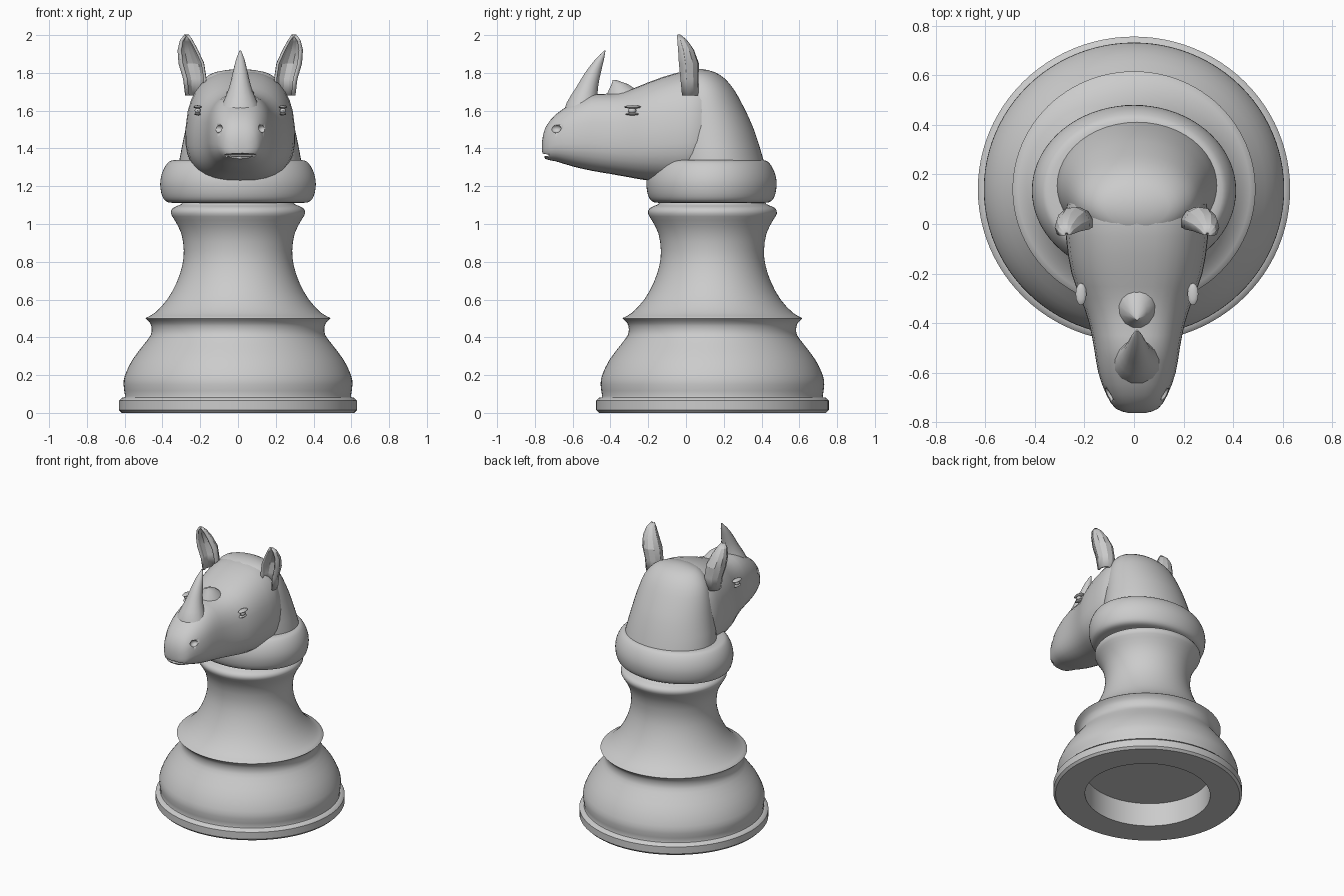
import bpy, bmesh, math
from mathutils import Vector

if "Cube" in bpy.data.objects:
    bpy.data.objects.remove(bpy.data.objects["Cube"])

CX = 0.012   # head is very slightly off the base axis
CY = 0.14    # base axis


def finish(name, bm, angle=35):
    bmesh.ops.recalc_face_normals(bm, faces=bm.faces)
    me = bpy.data.meshes.new(name)
    bm.to_mesh(me)
    bm.free()
    ob = bpy.data.objects.new(name, me)
    bpy.context.collection.objects.link(ob)
    bpy.ops.object.select_all(action='DESELECT')
    ob.select_set(True)
    bpy.context.view_layer.objects.active = ob
    bpy.ops.object.shade_smooth_by_angle(angle=math.radians(angle))
    return ob


def loft(name, rings, closed=True, angle=35):
    bm = bmesh.new()
    rows = [[bm.verts.new(p) for p in ring] for ring in rings]
    n = len(rows[0])
    for a, b in zip(rows, rows[1:]):
        for i in range(n if closed else n - 1):
            j = (i + 1) % n
            bm.faces.new((a[i], a[j], b[j], b[i]))
    if closed:
        bm.faces.new(rows[0][::-1])
        bm.faces.new(rows[-1])
    return finish(name, bm, angle)


def flat_ring(x, y, z, rx, ry, n):
    return [(x + rx * math.cos(2 * math.pi * i / n),
             y + ry * math.sin(2 * math.pi * i / n), z) for i in range(n)]


def smooth(rows, steps):
    # Catmull-Rom interpolation through rows of numbers
    out = []
    for k in range(len(rows) - 1):
        p = [Vector(rows[min(max(k + d, 0), len(rows) - 1)]) for d in (-1, 0, 1, 2)]
        for s in range(steps):
            t = s / steps
            out.append(0.5 * (2 * p[1] + (p[2] - p[0]) * t
                              + (2 * p[0] - 5 * p[1] + 4 * p[2] - p[3]) * t * t
                              + (3 * p[1] - p[0] - 3 * p[2] + p[3]) * t ** 3))
    return out + [Vector(rows[-1])]


def ellipsoid(name, loc, size, seg=16):
    bm = bmesh.new()
    bmesh.ops.create_uvsphere(bm, u_segments=seg, v_segments=seg // 2, radius=1)
    for v in bm.verts:
        v.co = Vector(loc) + Vector([a * b for a, b in zip(v.co, size)])
    return finish(name, bm)


# Turned pedestal with a recess underneath
recess = [(0.015, 0.17), (0.42, 0.17), (0.42, 0.0)]
foot = [(0.615, 0.0), (0.63, 0.015), (0.63, 0.065), (0.615, 0.08), (0.6, 0.082)]
belly = smooth([(0.598, 0.09), (0.606, 0.15), (0.598, 0.2), (0.56, 0.28), (0.5, 0.36),
                (0.463, 0.41), (0.457, 0.445), (0.465, 0.475), (0.49, 0.5)], 2)
waist = smooth([(0.488, 0.503), (0.44, 0.53), (0.375, 0.6), (0.325, 0.69), (0.295, 0.78),
                (0.287, 0.86), (0.3, 0.95), (0.335, 1.02), (0.355, 1.055),
                (0.345, 1.085), (0.3, 1.105), (0.29, 1.13)], 2)
loft("pedestal", [flat_ring(0, CY, z, r, max(r - 0.014, 0.01), 96)
                  for r, z in recess + foot + belly + waist], angle=40)

# Oval collar
collar = smooth([(0.3, 1.112), (0.37, 1.115), (0.4, 1.145), (0.412, 1.21), (0.402, 1.27),
                 (0.375, 1.32), (0.34, 1.338), (0.25, 1.338)], 3)
loft("collar", [flat_ring(0, CY - 0.005, z, r, r - 0.067, 72) for r, z in collar])

# Back of the neck: z, front y, back y, half width
neck = smooth([(1.25, -0.1, 0.43, 0.325), (1.34, -0.1, 0.41, 0.322), (1.5, -0.1, 0.36, 0.29),
               (1.62, -0.09, 0.305, 0.265), (1.71, -0.07, 0.255, 0.235),
               (1.77, -0.05, 0.205, 0.19), (1.805, -0.01, 0.15, 0.13),
               (1.82, 0.05, 0.09, 0.03)], 2)
loft("neck", [flat_ring(CX, (a + b) / 2, z, w, (b - a) / 2, 48) for z, a, b, w in neck])

# Head: y, chin z, crown z, half width
head_rows = smooth([(-0.762, 1.385, 1.44, 0.035), (-0.745, 1.345, 1.51, 0.085),
                    (-0.69, 1.332, 1.58, 0.122), (-0.6, 1.305, 1.64, 0.155),
                    (-0.5, 1.282, 1.685, 0.172), (-0.4, 1.265, 1.69, 0.192),
                    (-0.3, 1.247, 1.71, 0.225), (-0.2, 1.23, 1.75, 0.262),
                    (-0.05, 1.215, 1.80, 0.285), (0.08, 1.23, 1.81, 0.28),
                    (0.18, 1.3, 1.76, 0.2)], 2)


def head_ring(y, lo, hi, w, n=32):
    pts = []
    for i in range(n):
        c, s = math.cos(2 * math.pi * i / n), math.sin(2 * math.pi * i / n)
        x = math.copysign(abs(c) ** 0.78, c) * w
        z = math.copysign(abs(s) ** 0.78, s)
        pts.append((CX + x * (1 - 0.08 * z), y, (lo + hi) / 2 + z * (hi - lo) / 2))
    return pts


head = loft("head", [head_ring(*r) for r in head_rows])

# Nostrils and mouth slit cut into the head
cutters = [ellipsoid("nostril_cutter", (CX + s * 0.118, -0.69, 1.505), (0.028, 0.03, 0.022))
           for s in (-1, 1)]
cutters.append(ellipsoid("mouth_cutter", (CX, -0.76, 1.365), (0.1, 0.07, 0.008)))
bpy.context.view_layer.objects.active = head
for c in cutters:
    m = head.modifiers.new("cut", 'BOOLEAN')
    m.operation, m.object, m.solver = 'DIFFERENCE', c, 'EXACT'
    bpy.ops.object.modifier_apply(modifier=m.name)
    bpy.data.objects.remove(c)

# Horns: y, z, rx, ry
front = smooth([(-0.555, 1.57, 0.12, 0.1), (-0.55, 1.64, 0.092, 0.085), (-0.525, 1.72, 0.06, 0.06),
                (-0.493, 1.8, 0.04, 0.043), (-0.458, 1.87, 0.023, 0.024),
                (-0.43, 1.918, 0.004, 0.004)], 2)
rear = [(-0.32, 1.64, 0.1, 0.12), (-0.33, 1.7, 0.07, 0.085),
        (-0.35, 1.74, 0.04, 0.045), (-0.378, 1.762, 0.008, 0.01)]
for name, rows in (("front_horn", front), ("rear_horn", rear)):
    loft(name, [flat_ring(CX, y, z, rx, ry, 14) for y, z, rx, ry in rows])

# Ears: faceted cups open to the front; offset x, y, z, radius
ear = [(0.235, 0.01, 1.68, 0.05), (0.24, 0.005, 1.77, 0.056), (0.258, 0.0, 1.85, 0.062),
       (0.277, -0.012, 1.92, 0.048), (0.285, -0.028, 1.97, 0.028), (0.284, -0.042, 1.998, 0.007)]
for side, s in (("left", -1), ("right", 1)):
    rings = []
    for x, y, z, r in ear:
        ring = []
        for i in range(8):
            a = math.radians(-35 + 235 * i / 7)
            ring.append((CX + s * (x + r * math.cos(a)), y + r * math.sin(a), z))
        rings.append(ring)
    ob = loft(side + "_ear", rings, closed=False, angle=20)
    m = ob.modifiers.new("thickness", 'SOLIDIFY')
    m.thickness, m.offset = 0.014, 0

# Eyes with upper and lower lids, seated on the head surface
for side, s in (("left", -1), ("right", 1)):
    p = head.closest_point_on_mesh(Vector((CX + s * 0.3, -0.285, 1.605)))[1]
    p = Vector((p.x, -0.285, 1.6))
    ellipsoid(side + "_eye", p, (0.016, 0.022, 0.016), 12)
    ellipsoid(side + "_upper_lid", p + Vector((0, 0.002, 0.02)), (0.022, 0.045, 0.009), 12)
    ellipsoid(side + "_lower_lid", p + Vector((0, 0, -0.018)), (0.018, 0.036, 0.007), 12)
